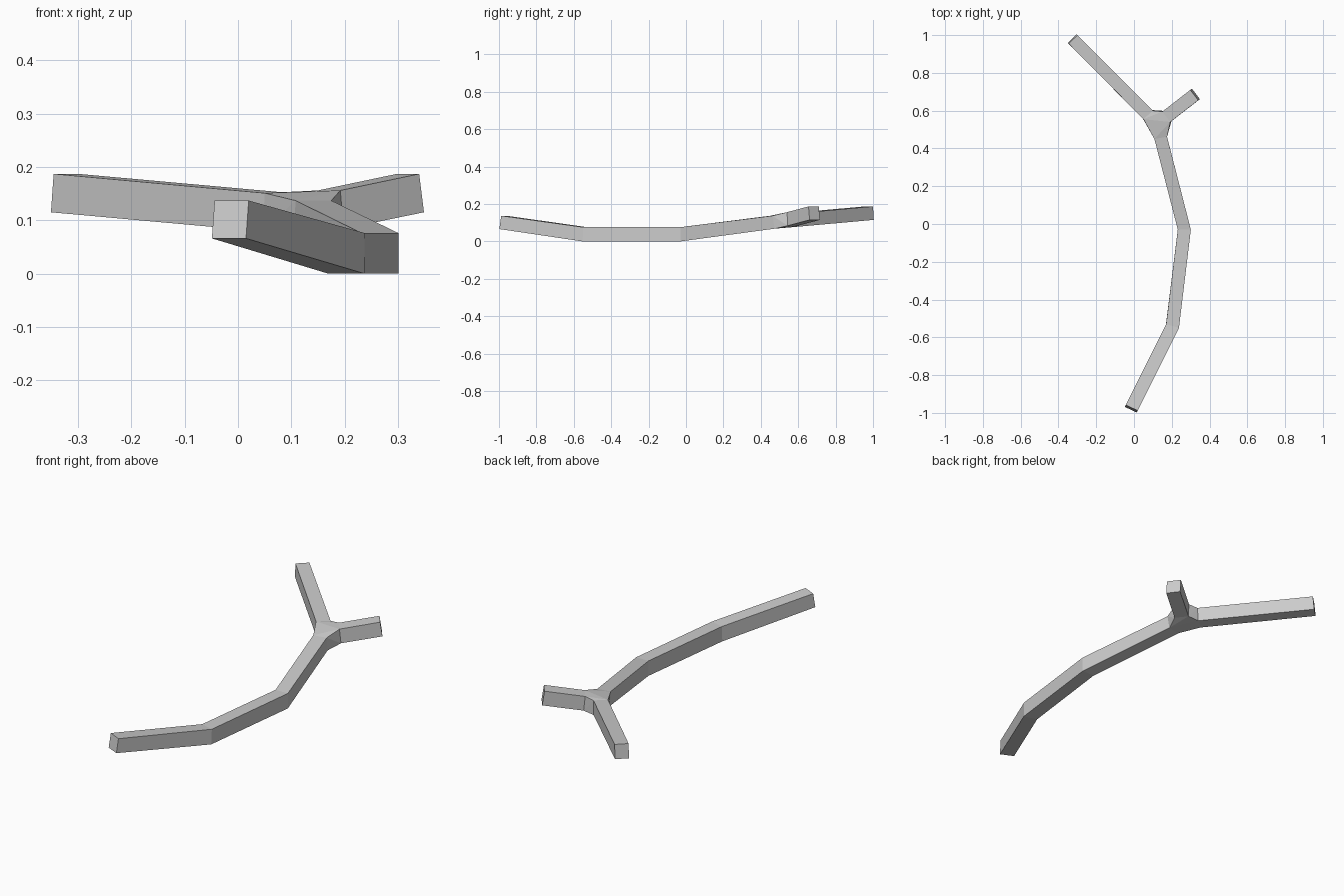
import bpy, bmesh
from mathutils import Vector

if "Cube" in bpy.data.objects:
    bpy.data.objects.remove(bpy.data.objects["Cube"])

bm = bmesh.new()


def ring(a, b, top, low, shift=(0, 0)):
    """Square section from the two plan corners of its top edge."""
    pts = [(a[0], a[1], top), (b[0], b[1], top),
           (b[0] + shift[0], b[1] + shift[1], low), (a[0] + shift[0], a[1] + shift[1], low)]
    return [bm.verts.new(p) for p in pts]


def tube(rings):
    for r, s in zip(rings, rings[1:]):
        for i in range(4):
            j = (i + 1) % 4
            bm.faces.new((r[i], r[j], s[j], s[i]))


# main stem, from the front tip to the fork
stem = [ring((-.044, -.958), (.02, -.988), .137, .066, (-.005, -.01)),
        ring((.17, -.53), (.238, -.55), .076, 0, (-.001, -.003)),
        ring((.232, -.03), (.301, -.03), .076, 0),
        ring((.108, .45), (.175, .462), .137, .068, (-.003, .012))]
# left and right twigs, from fork to tip
left = [ring((.05, .555), (.10, .60), .151, .079, (-.003, .003)),
        ring((-.346, .955), (-.299, 1.0), .187, .115, (-.005, .004))]
right = [ring((.15, .595), (.192, .54), .156, .084, (.006, .004)),
         ring((.298, .71), (.34, .655), .187, .115, (.009, .006))]

# fork: hull around the three inner sections, left open where the limbs join
inner = [stem[-1], left[0], right[0]]
bmesh.ops.convex_hull(bm, input=[v for r in inner for v in r])
caps = [f for f in bm.faces if any(set(f.verts) <= set(r) for r in inner)]
bmesh.ops.delete(bm, geom=caps, context='FACES_ONLY')

# limbs and end caps
for limb in (stem, left, right):
    tube(limb)
for tip in (stem[0], left[-1], right[-1]):
    bm.faces.new(tip)

loose = [e for e in bm.edges if not e.link_faces]
bmesh.ops.delete(bm, geom=loose, context='EDGES')
bmesh.ops.recalc_face_normals(bm, faces=bm.faces[:])

mesh = bpy.data.meshes.new("forked_branch")
bm.to_mesh(mesh)
bm.free()
bpy.context.collection.objects.link(bpy.data.objects.new("forked_branch", mesh))
